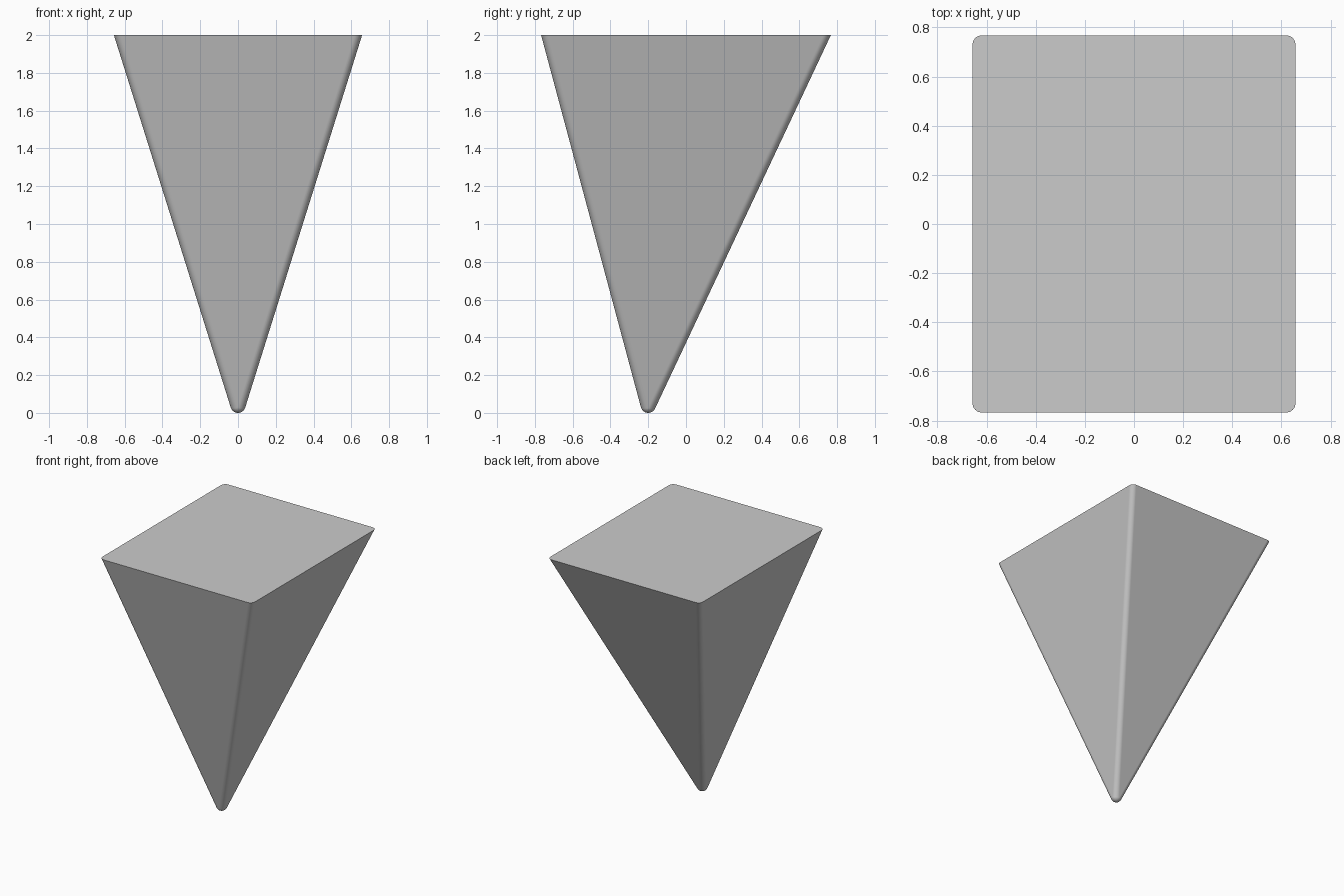
import bpy, bmesh, math
from mathutils import Vector, Matrix

if "Cube" in bpy.data.objects:
    bpy.data.objects.remove(bpy.data.objects["Cube"])

R = 0.04                              # edge rounding radius
TOP = 2.0
TIP = Vector((0.0, -0.2, R))          # centre of the rounded tip
HALF_X, HALF_Y = 0.657, 0.767         # half size of the flat top


def slope(width):
    """Slope of the core side whose rounded skin reaches `width` at the top."""
    s = width / TOP
    for _ in range(20):
        s = (width - R * math.sqrt(1 + s * s)) / (TOP - R)
    return s


sx = slope(HALF_X)
sides_y = (-slope(HALF_Y + TIP.y), slope(HALF_Y - TIP.y))

# Ball at the tip and at four points above the top corners
bm = bmesh.new()
rise = TOP + 0.2 - R
centres = [TIP] + [TIP + Vector((i * sx, sy, 1)) * rise for i in (-1, 1) for sy in sides_y]
for c in centres:
    bmesh.ops.create_uvsphere(bm, u_segments=48, v_segments=24, radius=R,
                              matrix=Matrix.Translation(c))

# Wrap the balls into a rounded pyramid
hull = bmesh.ops.convex_hull(bm, input=bm.verts[:])
junk = {g for g in hull["geom_interior"] + hull["geom_unused"]
        if isinstance(g, bmesh.types.BMVert)}
bmesh.ops.delete(bm, geom=list(junk), context='VERTS')

# Slice the flat top and close it
cut = bmesh.ops.bisect_plane(bm, geom=bm.verts[:] + bm.edges[:] + bm.faces[:],
                             plane_co=(0, 0, TOP), plane_no=(0, 0, 1), clear_outer=True)
rim = [g for g in cut["geom_cut"] if isinstance(g, bmesh.types.BMEdge)]
bmesh.ops.edgeloop_fill(bm, edges=rim)
bmesh.ops.dissolve_limit(bm, angle_limit=math.radians(0.5), verts=bm.verts[:], edges=bm.edges[:])
bmesh.ops.recalc_face_normals(bm, faces=bm.faces[:])

mesh = bpy.data.meshes.new("tapered_spike")
bm.to_mesh(mesh)
bm.free()
spike = bpy.data.objects.new("tapered_spike", mesh)
bpy.context.collection.objects.link(spike)

# Smooth rounded edges, flat sides
bpy.context.view_layer.objects.active = spike
spike.select_set(True)
bpy.ops.object.shade_smooth_by_angle(angle=math.radians(30))
weighted = spike.modifiers.new("weighted_normals", 'WEIGHTED_NORMAL')
weighted.keep_sharp = True
